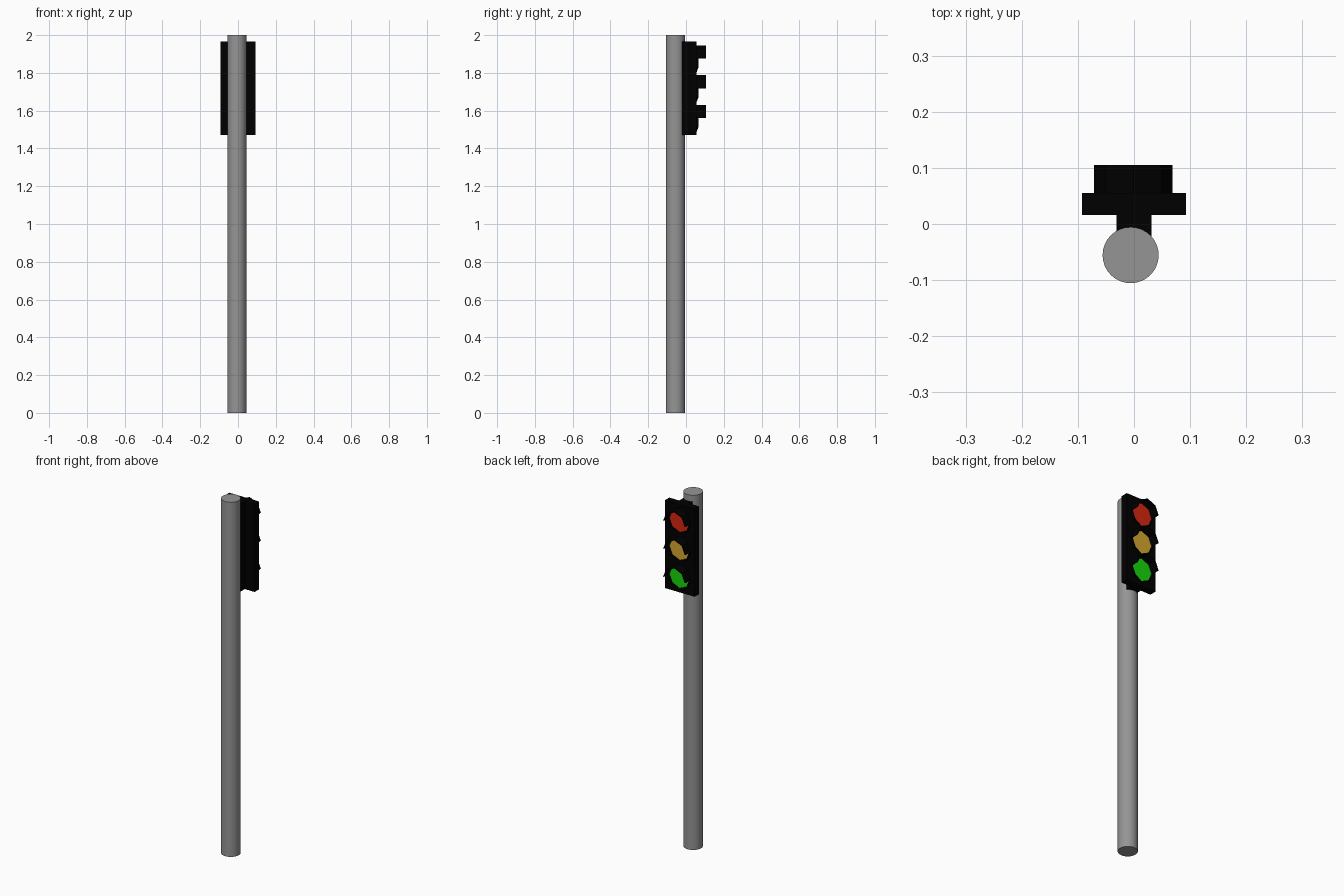
import bpy, bmesh, math

if "Cube" in bpy.data.objects:
    bpy.data.objects.remove(bpy.data.objects["Cube"])

def material(name, color):
    m = bpy.data.materials.new(name)
    m.diffuse_color = (*color, 1)
    m.use_nodes = True
    m.node_tree.nodes["Principled BSDF"].inputs["Base Color"].default_value = m.diffuse_color
    return m

black = material("black", (0.0, 0.0, 0.0))
grey = material("dark_grey", (0.3, 0.3, 0.3))

def box(name, x0, x1, y0, y1, z0, z1):
    bpy.ops.mesh.primitive_cube_add(size=1, location=((x0+x1)/2, (y0+y1)/2, (z0+z1)/2))
    ob = bpy.context.object
    ob.name = name
    ob.scale = (x1-x0, y1-y0, z1-z0)
    ob.data.materials.append(black)

def visor_part(name, angles, depths, z, outer=0.07, inner=0.064, back=0.05):
    """Thin octagonal arc shell standing out from the housing."""
    bm = bmesh.new()
    rows = []
    for a, d in zip(angles, depths):
        c, s = math.cos(math.radians(a)), math.sin(math.radians(a))
        rows.append([bm.verts.new((-0.001 + r*c, y, z + r*s))
                     for r, y in ((outer, back), (outer, d), (inner, d), (inner, back))])
    for p, q in zip(rows, rows[1:]):
        for i in range(4):
            j = (i+1) % 4
            bm.faces.new((p[i], p[j], q[j], q[i]))
    bm.faces.new(rows[0])
    bm.faces.new(rows[-1])
    bmesh.ops.recalc_face_normals(bm, faces=bm.faces)
    me = bpy.data.meshes.new(name)
    bm.to_mesh(me)
    bm.free()
    me.materials.append(black)
    bpy.context.collection.objects.link(bpy.data.objects.new(name, me))

# Pole
bpy.ops.mesh.primitive_cylinder_add(vertices=32, radius=0.05, depth=2, location=(-0.006, -0.0555, 1))
pole = bpy.context.object
pole.name = "pole"
pole.data.materials.append(grey)
bpy.ops.object.shade_smooth_by_angle()

# Housing and the bracket that joins it to the pole
box("housing", -0.093, 0.093, 0.016, 0.0555, 1.47, 1.965)
box("bracket", -0.031, 0.031, -0.026, 0.02, 1.47, 1.965)

# Three lights: hood above, short rim below, coloured octagonal lens
lights = (("red", 1.876, (0.68, 0.02, 0.005)),
          ("amber", 1.718, (0.68, 0.39, 0.03)),
          ("green", 1.56, (0.008, 0.68, 0.003)))
for name, z, color in lights:
    visor_part(name + "_hood", (0, 45, 90, 135, 180), (0.1055,)*5, z)
    visor_part(name + "_rim", (180, 225, 270, 315, 360), (0.065, 0.065, 0.057, 0.065, 0.065), z)
    bpy.ops.mesh.primitive_cylinder_add(vertices=8, radius=0.065, depth=0.01,
                                        location=(-0.001, 0.0525, z), rotation=(math.pi/2, 0, 0))
    lens = bpy.context.object
    lens.name = name + "_lens"
    lens.data.materials.append(material(name, color))
